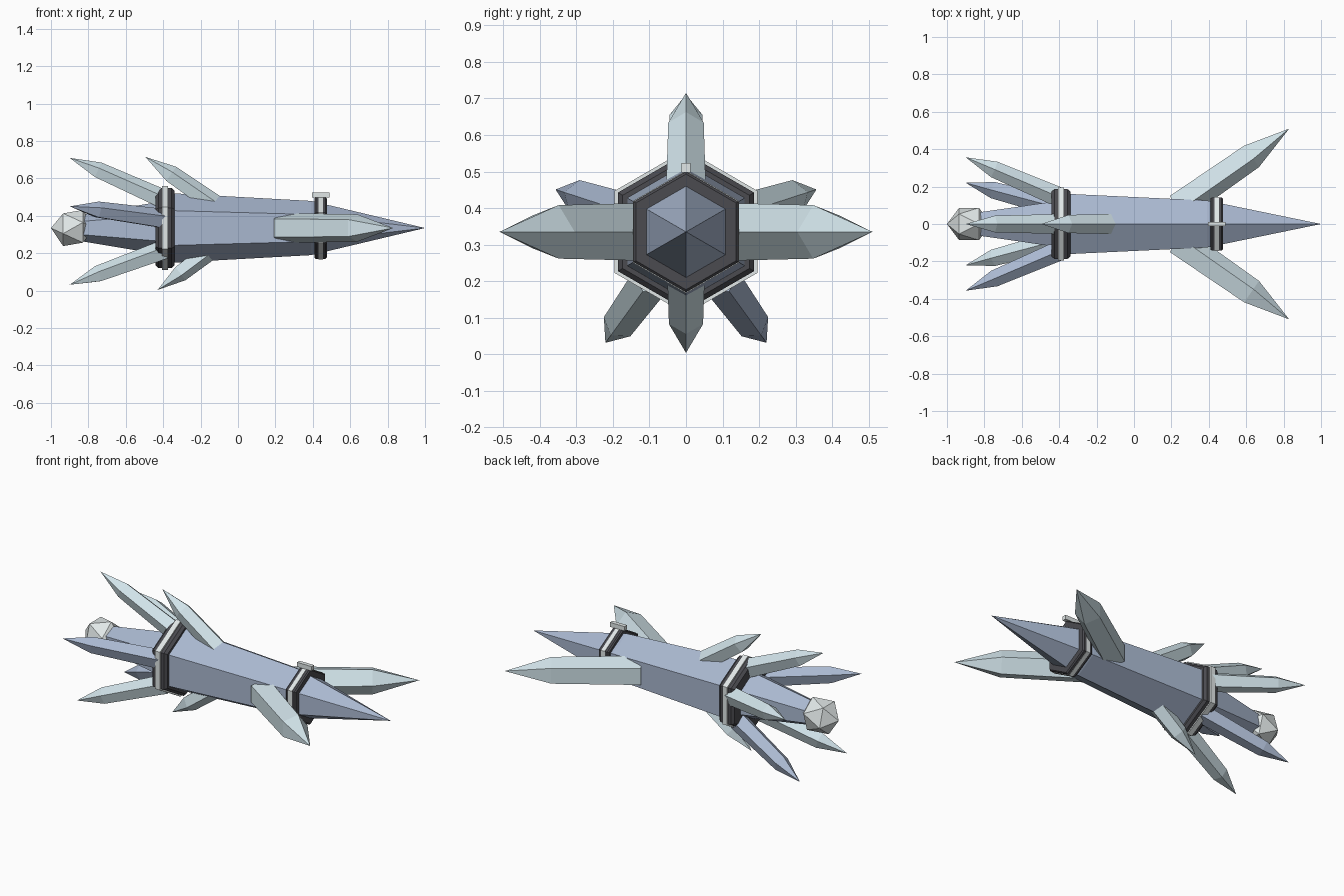
import bpy, bmesh, math
from mathutils import Vector

if "Cube" in bpy.data.objects:
    bpy.data.objects.remove(bpy.data.objects["Cube"])

CZ = 0.335  # height of the long axis


def mat(name, rgb):
    m = bpy.data.materials.new(name)
    m.diffuse_color = (*rgb, 1)
    m.use_nodes = True
    m.node_tree.nodes["Principled BSDF"].inputs["Base Color"].default_value = m.diffuse_color
    return m


BLUE = mat("slate_blue", (0.40, 0.48, 0.63))
ICE = mat("pale_ice", (0.64, 0.77, 0.82))
DARK = mat("dark_metal", (0.07, 0.07, 0.08))
WHITE = mat("light_metal", (0.75, 0.80, 0.80))


def finish(bm, name, material):
    bmesh.ops.recalc_face_normals(bm, faces=bm.faces)
    me = bpy.data.meshes.new(name)
    bm.to_mesh(me)
    bm.free()
    me.materials.append(material)
    ob = bpy.data.objects.new(name, me)
    bpy.context.collection.objects.link(ob)
    return ob


def loft(name, material, start, axis, ridge, profile, sides):
    """Sweep a polygon along axis; profile = (distance, radius), one corner on ridge."""
    d = Vector(axis).normalized()
    u = Vector(ridge)
    u = (u - d * u.dot(d)).normalized()
    w = d.cross(u)
    bm = bmesh.new()
    rings = []
    for t, r in profile:
        c = Vector(start) + d * t
        if r == 0:
            rings.append([bm.verts.new(c)] * sides)
            continue
        angles = [2 * math.pi * i / sides for i in range(sides)]
        rings.append([bm.verts.new(c + (u * math.cos(a) + w * math.sin(a)) * r) for a in angles])
    for a, b in zip(rings, rings[1:]):
        for i in range(sides):
            j = (i + 1) % sides
            bm.faces.new(list(dict.fromkeys((a[i], a[j], b[j], b[i]))))
    for ring in (rings[0], rings[-1]):
        if len(set(ring)) > 2:
            bm.faces.new(ring)
    return finish(bm, name, material)


def hex_part(name, material, profile):
    return loft(name, material, (0, 0, CZ), (1, 0, 0), (0, 0, 1), profile, 6)


def crystal(name, material, base, tip, ridge, r0, r1, tip_len):
    base, tip = Vector(base), Vector(tip)
    n = (tip - base).length
    return loft(name, material, base, tip - base, ridge,
                [(0, r0), (n - tip_len, r1), (n, 0)], 5)


# Hexagonal body, pointed nose and tapering tail
hex_part("body", BLUE, [(-0.39, 0.188), (0.39, 0.145)])
hex_part("nose", BLUE, [(0.39, 0.145), (1.0, 0)])
hex_part("tail", BLUE, [(-0.87, 0.065), (-0.39, 0.145)])

# Bevelled dark collars with a light band in the middle
for name, x, h, r, bev, bw, br in (("rear", -0.39, 0.05, 0.215, 0.015, 0.016, 0.225),
                                   ("front", 0.442, 0.033, 0.165, 0.007, 0.012, 0.168)):
    hex_part(name + "_collar", DARK, [(x - h, r - bev), (x - h + bev, r),
                                      (x + h - bev, r), (x + h, r - bev)])
    hex_part(name + "_band", WHITE, [(x - bw, br), (x + bw, br)])

# Small sight plate on the front collar
bm = bmesh.new()
bmesh.ops.create_cube(bm, size=1)
for v in bm.verts:
    v.co = Vector((0.442 + v.co.x * 0.095, v.co.y * 0.024, 0.511 + v.co.z * 0.026))
finish(bm, "sight_plate", WHITE)

# Faceted tail gem
bm = bmesh.new()
bmesh.ops.create_icosphere(bm, subdivisions=1, radius=1)
for v in bm.verts:
    v.co = Vector((-0.882 + v.co.z * 0.118, v.co.y * 0.102, CZ + v.co.x * 0.108))
finish(bm, "tail_gem", WHITE)

# Pair of large forward blades
for side, s in (("left", 1), ("right", -1)):
    crystal(side + "_blade", ICE, (0.23, 0.094 * s, CZ), (0.83, 0.51 * s, CZ),
            (1, -s, 0), 0.084, 0.077, 0.25)

# Upper and lower swept fins
crystal("upper_fin", ICE, (-0.10, 0, 0.44), (-0.495, 0, 0.715), (0, 0, 1), 0.057, 0.051, 0.165)
crystal("lower_fin", ICE, (-0.10, 0, 0.255), (-0.43, 0, 0.004), (0, 0, -1), 0.055, 0.049, 0.15)

# Five tail crystals fanned around the axis
for i in range(5):
    a = math.radians(90 + 72 * i)
    out = Vector((0, math.cos(a), math.sin(a)))
    mid = Vector((0, 0, CZ))
    crystal(f"tail_crystal_{i + 1}", BLUE if i % 2 else ICE,
            mid + out * 0.15 + Vector((-0.40, 0, 0)),
            mid + out * 0.375 + Vector((-0.90, 0, 0)), out, 0.056, 0.047, 0.165)
